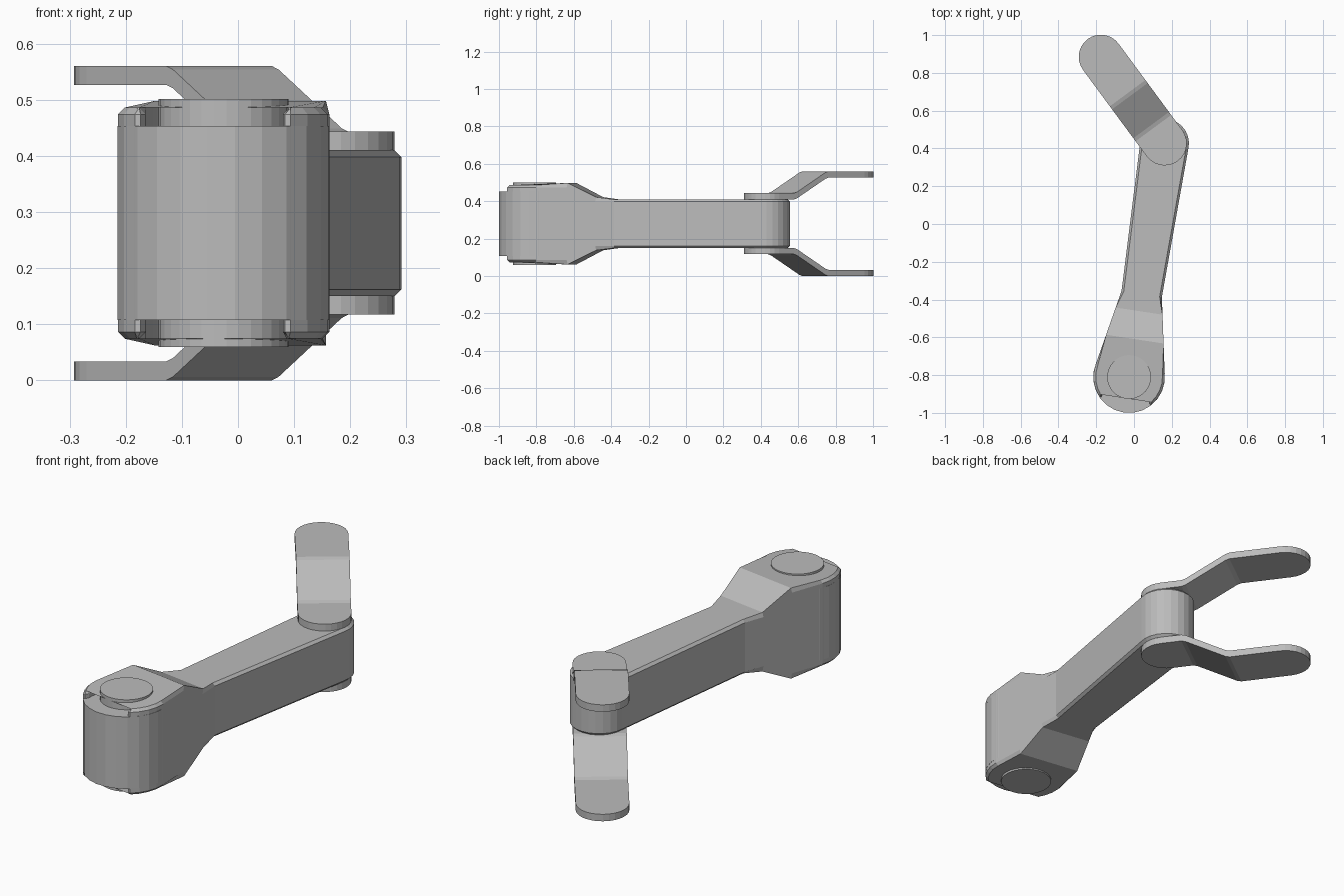
import bpy
import bmesh
from math import sin, cos, radians
from mathutils import Matrix

default = bpy.data.objects.get("Cube")
if default:
    bpy.data.objects.remove(default)

MID = 0.28                      # mirror plane height
REAR_ANGLE = radians(-8.64)     # heading of the arm
FORK_ANGLE = radians(36.4)      # heading of the fork plates
HEAD = (-0.026, -0.81, MID)
TAIL = (0.162, 0.427, MID)

grey = bpy.data.materials.new("plain grey")
grey.diffuse_color = (0.5, 0.5, 0.5, 1)
grey.use_nodes = True
grey.node_tree.nodes["Principled BSDF"].inputs["Base Color"].default_value = (0.5, 0.5, 0.5, 1)


def arc(cy, r, start, end, steps):
    """Points on an arc about (0, cy), angles in degrees from +x."""
    angles = [radians(start + (end - start) * i / steps) for i in range(steps + 1)]
    return [(r * cos(a), cy + r * sin(a)) for a in angles]


def ramp(y, keys):
    """Piecewise linear height along the part."""
    for (y0, h0), (y1, h1) in zip(keys, keys[1:]):
        if y <= y1:
            return h0 + (h1 - h0) * max(0, (y - y0) / (y1 - y0))
    return keys[-1][1]


def finish(bm, name, place, angle):
    bmesh.ops.recalc_face_normals(bm, faces=bm.faces)
    mesh = bpy.data.meshes.new(name)
    bm.to_mesh(mesh)
    bm.free()
    mesh.materials.append(grey)
    obj = bpy.data.objects.new(name, mesh)
    obj.location = place
    obj.rotation_euler.z = angle
    bpy.context.collection.objects.link(obj)


def slab(name, outline, keys, top, bottom, place, angle, chamfer=0, skip=None):
    """Extrude an outline whose top and bottom follow bend lines."""
    bm = bmesh.new()
    bm.faces.new([bm.verts.new((x, y, 0)) for x, y in outline])
    for y, _ in keys:
        bmesh.ops.bisect_plane(bm, geom=bm.verts[:] + bm.edges[:] + bm.faces[:],
                               plane_co=(0, y, 0), plane_no=(0, 1, 0))
    low = bm.verts[:]
    rim = [e for e in bm.edges if e.is_boundary]
    result = bmesh.ops.extrude_face_region(bm, geom=bm.faces[:], use_keep_orig=True)
    high = [g for g in result["geom"] if isinstance(g, bmesh.types.BMVert)]
    high_set = set(high)
    upper = [e for e in bm.edges if all(v in high_set for v in e.verts)
             and any(not all(v in high_set for v in f.verts) for f in e.link_faces)]
    for verts, rule in ((low, bottom), (high, top)):
        for v in verts:
            v.co.z = rule(ramp(v.co.y, keys))
    if chamfer:
        edges = [e for e in rim + upper if not all(skip(v.co) for v in e.verts)]
        bmesh.ops.bevel(bm, geom=edges, offset=chamfer, segments=1, affect='EDGES')
    finish(bm, name, place, angle)


def cylinder(name, radius, half_height, segments, place):
    bm = bmesh.new()
    bmesh.ops.create_cone(bm, cap_ends=True, segments=segments, radius1=radius,
                          radius2=radius, depth=half_height * 2,
                          matrix=Matrix.Rotation(REAR_ANGLE, 4, 'Z'))
    finish(bm, name, place, 0)


# Arm: wide slotted head, narrow neck, rounded tail
side = [(0.127, -0.085), (0.124, -0.108), (0.130, -0.126)]
side += arc(0, 0.189, -42, 11, 4) + [(0.108, 0.445)]
outline = side + arc(1.252, 0.129, -5, 185, 13)
outline += [(-x, y) for x, y in reversed(side)]
outline += arc(0, 0.127, 180, 0, 14)
slab("arm", outline, [(0.2, 0.206), (0.35, 0.13)],
     lambda h: h, lambda h: -h, HEAD, REAR_ANGLE, 0.012,
     lambda co: abs(co.x) < 0.1275 and -0.1 < co.y < 0.128)

# Knuckle and its pin
cylinder("knuckle", 0.19, 0.173, 24, HEAD)
cylinder("pin", 0.116, 0.221, 32, HEAD)

# Pair of bent fork plates
plate = arc(0.569, 0.117, 0, 180, 14) + arc(0, 0.117, 180, 360, 14)
bends = [(0.1, 0), (0.12, 0.006), (0.31, 0.111), (0.33, 0.117)]
for name, s in (("upper_fork_plate", 1), ("lower_fork_plate", -1)):
    slab(name, plate, bends, lambda h: s * (h + 0.163), lambda h: s * (h + 0.1295),
         TAIL, FORK_ANGLE)
